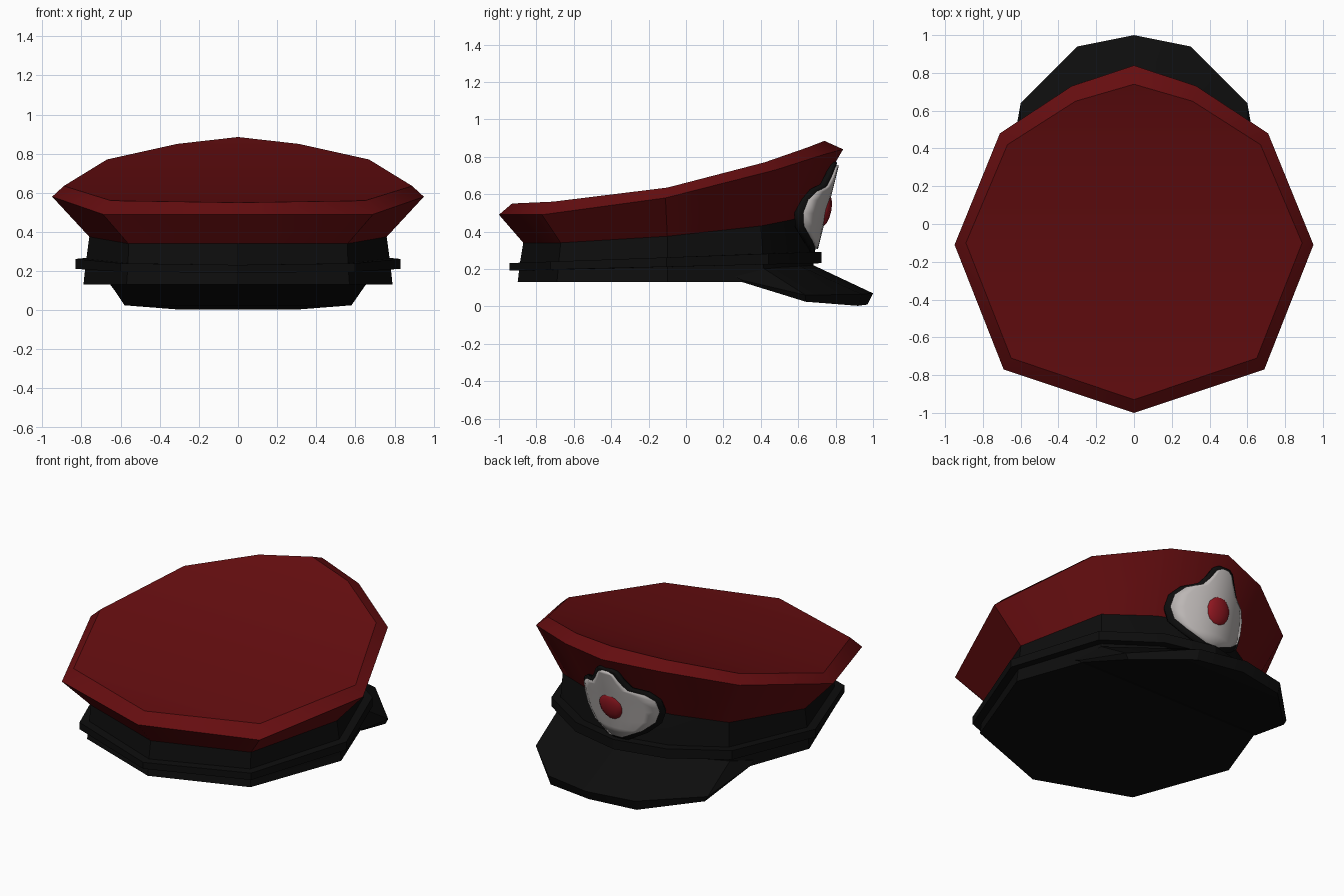
import bpy, math

if "Cube" in bpy.data.objects:
    bpy.data.objects.remove(bpy.data.objects["Cube"])


def material(name, rgb):
    m = bpy.data.materials.new(name)
    m.use_nodes = True
    m.diffuse_color = (*rgb, 1)
    bsdf = m.node_tree.nodes["Principled BSDF"]
    bsdf.inputs["Base Color"].default_value = (*rgb, 1)
    bsdf.inputs["Roughness"].default_value = 0.7
    return m


RED = material("deep red", (0.13, 0.004, 0.005))
BLACK = material("black", (0.004, 0.004, 0.004))
SILVER = material("silver", (0.5, 0.47, 0.46))
GEM = material("bright red", (0.27, 0.008, 0.014))


def finish(obj, mat, angle=35):
    obj.data.materials.append(mat)
    bpy.ops.object.select_all(action="DESELECT")
    obj.select_set(True)
    bpy.context.view_layer.objects.active = obj
    bpy.ops.object.mode_set(mode="EDIT")
    bpy.ops.mesh.select_all(action="SELECT")
    bpy.ops.mesh.normals_make_consistent(inside=False)
    bpy.ops.object.mode_set(mode="OBJECT")
    bpy.ops.object.shade_smooth_by_angle(angle=math.radians(angle))
    return obj


def make(name, verts, faces, mat, angle=35):
    mesh = bpy.data.meshes.new(name)
    mesh.from_pydata(verts, [], faces)
    obj = bpy.data.objects.new(name, mesh)
    bpy.context.collection.objects.link(obj)
    return finish(obj, mat, angle)


def mirrored(half):
    """Closed ring from a half outline that runs back to front."""
    return half + [(-x, y, z) for x, y, z in half[-2:0:-1]]


def cap(start, n):
    """Cross strips between the left and right sides of a ring."""
    half = n // 2
    right = lambda i: start + i
    left = lambda i: start + (n - i) % n
    faces = [(right(0), right(1), left(1)),
             (right(half - 1), right(half), left(half - 1))]
    faces += [(right(i), right(i + 1), left(i + 1), left(i)) for i in range(1, half - 1)]
    return faces


def loft(name, halves, mat, caps=True, closed=False, angle=35):
    rings = [mirrored(h) for h in halves]
    n, count = len(rings[0]), len(rings)
    faces = []
    for r in range(count if closed else count - 1):
        a, b = r * n, (r + 1) % count * n
        faces += [(a + i, a + (i + 1) % n, b + (i + 1) % n, b + i) for i in range(n)]
    if caps:
        faces += cap(0, n) + cap((count - 1) * n, n)
    return make(name, [v for r in rings for v in r], faces, mat, angle)


# Crown: flared wall, rolled rim and sloping top
crown_base = [(0, -.87, .34), (.56, -.67, .34), (.76, -.1, .375),
              (.58, .40, .43), (.29, .55, .46), (0, .63, .48)]
crown_rim = [(0, -1, .49), (.69, -.77, .49), (.95, -.11, .58),
             (.71, .48, .73), (.33, .73, .81), (0, .84, .84)]
crown_top = [(0, -.93, .55), (.65, -.71, .56), (.89, -.1, .635),
             (.67, .42, .77), (.31, .65, .85), (0, .74, .885)]
loft("crown", [crown_base, crown_rim, crown_top], RED)

# Head band
plan = [(0, -.9), (.57, -.69), (.79, -.1), (.6, .42), (.3, .62), (0, .69)]
band_base = [(x, y, .13) for x, y in plan]
band_mid = [(x * .985, y * .985, .24) for x, y in plan]
loft("head_band", [band_base, band_mid, crown_base], BLACK, angle=25)


# Strap around the band, rising towards the peak
def strap_ring(scale, lift):
    return [(x * scale, y * scale, .19 + (y + .95) * .025 + lift * (1 + .25 * y))
            for x, y in plan]


loft("strap", [strap_ring(.97, 0), strap_ring(1.05, 0),
               strap_ring(1.05, .052), strap_ring(.97, .052)],
     BLACK, caps=False, closed=True, angle=25)

# Peak: sloping upper face, thin edge and underside
peak_inner = [(0, .2, .15), (.66, .26, .16), (.6, .42, .2), (.3, .6, .22), (0, .66, .23)]
peak_edge = [(0, .25, .14), (.66, .3, .14), (.6, .64, .06), (.3, .94, .065), (0, 1, .07)]
peak_under = [(0, .3, .13), (.65, .3, .13), (.58, .64, .025), (.3, .92, .003), (0, .97, .01)]
loft("peak", [peak_inner, peak_edge, peak_under], BLACK, angle=30)

# Badge: a curved plate described by its half width at each height
widths = [(.31, .04), (.37, .16), (.43, .23), (.5, .255), (.57, .245),
          (.615, .2), (.64, .12), (.69, .08), (.74, .05), (.755, .02)]


def badge(name, mat, grow, offset, thick):
    cols = 9
    verts = []
    for z, w in widths:
        z += grow * (z - .53) / .22
        for c in range(cols):
            x = (w + grow) * (2 * c / (cols - 1) - 1)
            verts.append((x, .7 + .25 * (z - .35) - 1.8 * x * x + offset, z))
    faces = [(r * cols + c, r * cols + c + 1, (r + 1) * cols + c + 1, (r + 1) * cols + c)
             for r in range(len(widths) - 1) for c in range(cols - 1)]
    obj = make(name, verts, faces, mat, 50)
    solid = obj.modifiers.new("thickness", "SOLIDIFY")
    solid.thickness = thick
    solid.offset = 0
    return obj


badge("badge_backing", BLACK, .018, -.012, .03)
badge("badge_plate", SILVER, 0, .006, .02)

# Gem in the middle of the badge
bpy.ops.mesh.primitive_uv_sphere_add(segments=10, ring_count=8, location=(0, .742, .515))
gem = bpy.context.object
gem.name = "badge_gem"
gem.scale = (.08, .035, .09)
gem.rotation_euler.x = -.2
finish(gem, GEM, 60)
